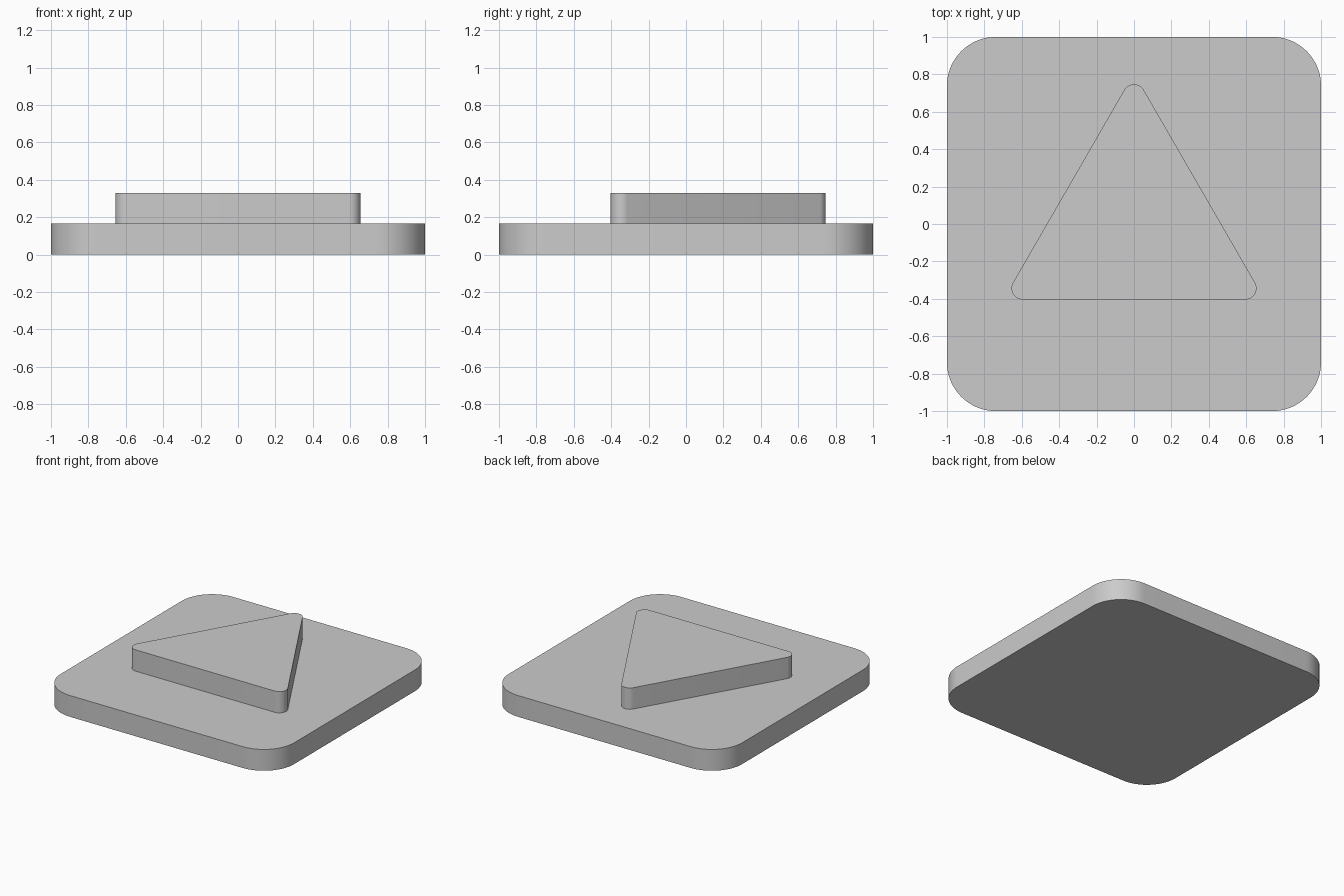
import bpy, bmesh, math

cube = bpy.data.objects.get("Cube")
if cube:
    bpy.data.objects.remove(cube, do_unlink=True)

GREY = (0.6, 0.6, 0.6, 1.0)
grey = bpy.data.materials.new("grey")
grey.use_nodes = True
grey.diffuse_color = GREY
grey.node_tree.nodes["Principled BSDF"].inputs["Base Color"].default_value = GREY


def rounded_prism(name, sides, reach, radius, start, bottom, height, steps):
    """Extrude a regular polygon whose corners are arcs centred at distance reach."""
    bm = bmesh.new()
    ring = []
    turn = math.tau / sides
    for i in range(sides):
        middle = start + i * turn
        cx, cy = reach * math.cos(middle), reach * math.sin(middle)
        for k in range(steps + 1):
            a = middle + turn * (k / steps - 0.5)
            ring.append(bm.verts.new((cx + radius * math.cos(a),
                                      cy + radius * math.sin(a), bottom)))
    base = bm.faces.new(ring)
    top = bmesh.ops.extrude_face_region(bm, geom=[base], use_keep_orig=True)
    moved = [v for v in top["geom"] if isinstance(v, bmesh.types.BMVert)]
    bmesh.ops.translate(bm, verts=moved, vec=(0, 0, height))
    bmesh.ops.recalc_face_normals(bm, faces=bm.faces)
    mesh = bpy.data.meshes.new(name)
    bm.to_mesh(mesh)
    bm.free()
    mesh.materials.append(grey)
    obj = bpy.data.objects.new(name, mesh)
    bpy.context.collection.objects.link(obj)
    bpy.ops.object.select_all(action="DESELECT")
    obj.select_set(True)
    bpy.context.view_layer.objects.active = obj
    bpy.ops.object.shade_smooth_by_angle(angle=math.radians(30))
    return obj


# Square base plate with large rounded corners
CORNER = 0.26
THICK = 0.165
rounded_prism("base_plate", 4, (1 - CORNER) * math.sqrt(2), CORNER,
              math.pi / 4, 0, THICK, 16)

# Raised triangle pointing to the back
rounded_prism("raised_triangle", 3, 0.687, 0.06, math.pi / 2, THICK, THICK, 16)
